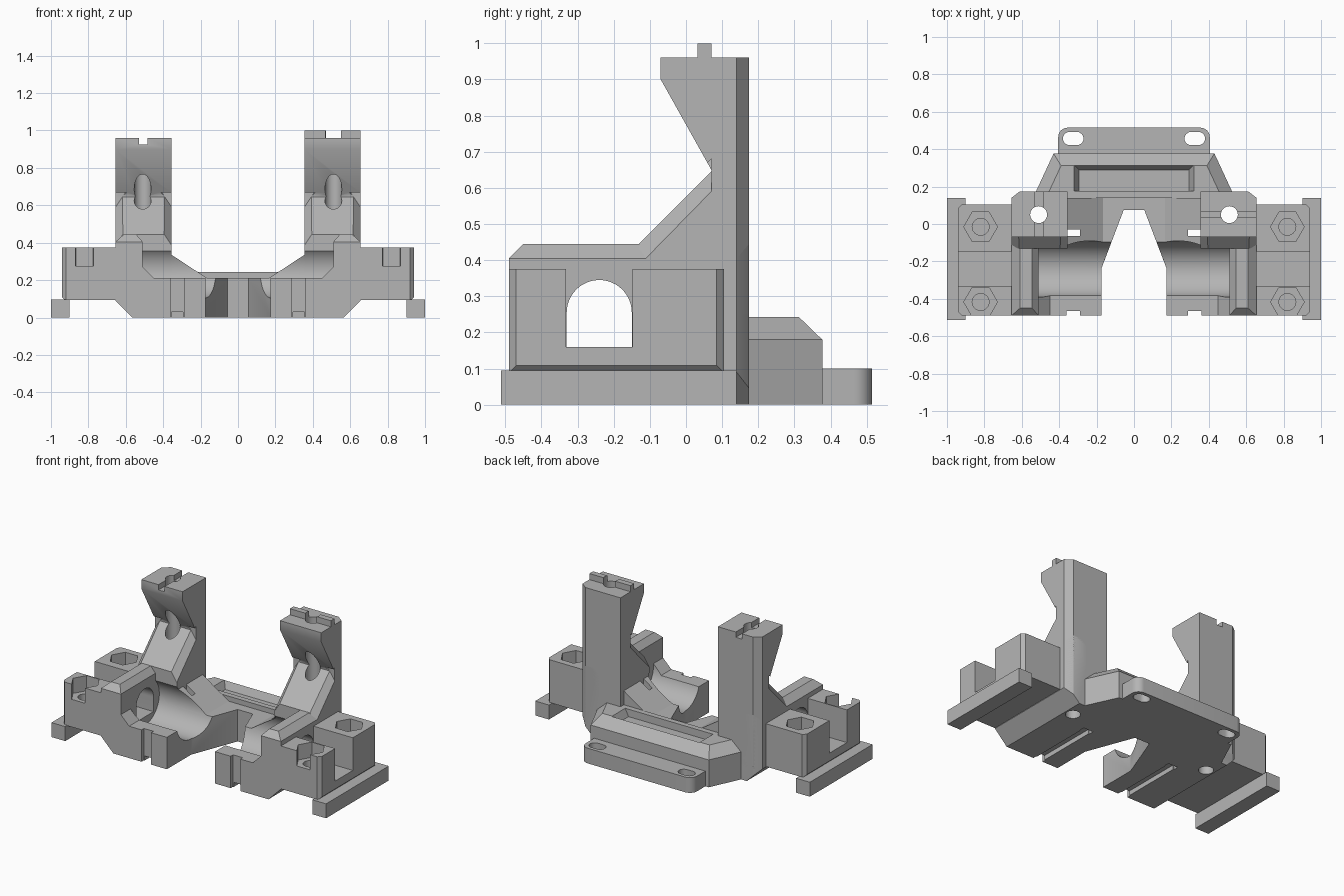
import bpy, bmesh, math
from mathutils import Vector

if "Cube" in bpy.data.objects:
    bpy.data.objects.remove(bpy.data.objects["Cube"])

grey = bpy.data.materials.new("plain grey")
grey.use_nodes = True
grey.diffuse_color = (0.46, 0.46, 0.46, 1)
grey.node_tree.nodes["Principled BSDF"].inputs["Base Color"].default_value = grey.diffuse_color


def finish(name, bm):
    bmesh.ops.recalc_face_normals(bm, faces=bm.faces)
    mesh = bpy.data.meshes.new(name)
    bm.to_mesh(mesh)
    bm.free()
    mesh.materials.append(grey)
    ob = bpy.data.objects.new(name, mesh)
    bpy.context.collection.objects.link(ob)
    return ob


def prism(name, axis, pts, a, b):
    """Extrude a 2D outline along an axis from a to b."""
    place = {"x": lambda p, t: (t, p[0], p[1]),
             "y": lambda p, t: (p[0], t, p[1]),
             "z": lambda p, t: (p[0], p[1], t)}[axis]
    bm = bmesh.new()
    face = bm.faces.new([bm.verts.new(place(p, a)) for p in pts])
    out = bmesh.ops.extrude_face_region(bm, geom=[face])
    move = Vector(place((0, 0), b - a))
    bmesh.ops.translate(bm, vec=move, verts=[v for v in out["geom"] if isinstance(v, bmesh.types.BMVert)])
    return finish(name, bm)


def hull(name, pts):
    bm = bmesh.new()
    for p in pts:
        bm.verts.new(p)
    bmesh.ops.convex_hull(bm, input=bm.verts)
    return finish(name, bm)


def box(name, x, y, z):
    x, y = sorted(x), sorted(y)
    return prism(name, "z", [(x[0], y[0]), (x[1], y[0]), (x[1], y[1]), (x[0], y[1])], *z)


def ring(cx, cy, r, n=48, start=0.0, sweep=2 * math.pi):
    steps = n if sweep > 6 else n + 1
    return [(cx + r * math.cos(start + sweep * i / n), cy + r * math.sin(start + sweep * i / n))
            for i in range(steps)]


def cut(ob, cutters, operation="DIFFERENCE"):
    """Apply a list of booleans, then drop the cutters."""
    for c in cutters:
        m = ob.modifiers.new("cut", "BOOLEAN")
        m.operation, m.object, m.solver = operation, c, "EXACT"
    bpy.context.view_layer.update()
    deps = bpy.context.evaluated_depsgraph_get()
    mesh = bpy.data.meshes.new_from_object(ob.evaluated_get(deps))
    ob.modifiers.clear()
    ob.data = mesh
    for c in cutters:
        bpy.data.objects.remove(c)


# Shared cutters
def trough():
    return prism("trough", "x", ring(-0.24, 0.255, 0.15, 64), -0.51, 0.51)


def screw_hole(s):
    return prism("screw_hole", "z", ring(s * 0.51, 0.05, 0.045), -0.1, 1.1)


def corner(s):
    return prism("corner", "z", [(s * 0.61, 0.175), (s * 0.655, 0.14), (s * 0.7, 0.105),
                                 (s * 0.7, 0.21), (s * 0.565, 0.21)], -0.1, 1.1)


def tie_hole(s):
    return box("tie_hole", (s * 0.29, s * 0.36), (-0.065, -0.03), (-0.1, 0.5))


def throat():
    return prism("throat", "z", [(0.055, 0.075), (-0.055, 0.075), (-0.175, -0.24),
                                 (-0.175, -0.6), (0.175, -0.6), (0.175, -0.24)], -0.1, 0.5)


# Main body with raised side arms
half = [(0.565, 0), (0.655, 0.09), (0.655, 0.405), (0.61, 0.445), (0.545, 0.445),
        (0.51, 0.405), (0.51, 0.27), (0.45, 0.21)]
body = prism("main_body", "y", half + [(-x, z) for x, z in reversed(half)], -0.49, 0.175)
cutters = [trough(), throat(),
           prism("front_bevel", "x", [(-0.49, 0.405), (-0.43, 0.465), (-0.55, 0.465), (-0.55, 0.345)], -1, 1)]
arch = [(-0.33, 0.16), (-0.15, 0.16)] + ring(-0.24, 0.255, 0.09, 24, 0, math.pi)
for s in (1, -1):
    cutters += [screw_hole(s), corner(s), tie_hole(s),
                prism("arch", "x", arch, s * 0.45, s * 0.8),
                box("tie_slot", (s * 0.29, s * 0.36), (-0.6, -0.465), (-0.1, 0.3)),
                box("tie_groove", (s * 0.295, s * 0.355), (-0.6, -0.035), (-0.1, 0.03))]
cut(body, cutters)

for s, side in ((1, "left"), (-1, "right")):
    # Upright column with a V-shaped front
    profile = [(0.175, 0.09), (0.175, 0.96), (-0.07, 0.96), (-0.07, 0.9), (0.07, 0.65),
               (0.07, 0.645), (-0.13, 0.445), (-0.13, 0.09)]
    column = prism(side + "_column", "x", profile, s * 0.355, s * 0.655)
    cutters = [trough(), screw_hole(s), corner(s)]
    for edge, d in ((0.655, 1), (0.355, -1)):
        cutters.append(hull("slope_bevel", [
            (s * (edge + d * dx), y, z + dz)
            for y, z in ((0.07, 0.65), (-0.16, 0.415))
            for dx, dz in ((-0.06, 0.03), (0.02, -0.09), (0.02, 0.03))]))
    if s < 0:
        cutters.append(box("top_groove", (-0.53, -0.485), (-0.2, 0.3), (0.925, 1.1)))
    cut(column, cutters)

    # Sloping web between the column and the cradle
    web = prism(side + "_web", "y", [(s * 0.165, 0.21), (s * 0.355, 0.335), (s * 0.4, 0.335),
                                     (s * 0.4, 0.15), (s * 0.165, 0.15)], -0.13, 0.14)
    cut(web, [trough(), throat(), tie_hole(s)])

    # Clamp block with nut pockets and a cross channel
    block = prism(side + "_clamp_block", "z", [
        (s * 0.65, -0.49), (s * 0.92, -0.49), (s * 0.94, -0.47), (s * 0.94, 0.085),
        (s * 0.92, 0.105), (s * 0.65, 0.105)], 0.093, 0.375)
    cutters = [box("channel", (s * 0.6, s * 1.1), (-0.332, -0.148), (0.16, 0.5)),
               prism("lower_bevel", "y", [(s * 0.925, 0.093), (s * 0.955, 0.123), (s * 0.955, 0.063)], -1, 1)]
    for y in (-0.015, -0.417):
        cutters += [prism("nut_pocket", "z", ring(s * 0.82, y, 0.09, 6), 0.275, 0.5),
                    prism("bolt_hole", "z", ring(s * 0.82, y, 0.045, 32), 0.16, 0.3)]
    cut(block, cutters)

    # Foot rail
    box(side + "_foot_rail", (s * 0.9, s), (-0.512, 0.14), (0, 0.095))

# Ridge on the left column
ridge = box("top_ridge", (0.355, 0.655), (0.032, 0.07), (0.95, 1.0))
cut(ridge, [screw_hole(1)])

# Rear tray with a shallow recess
tray = hull("rear_tray", [(s * x, y, z) for s in (1, -1) for x, y, z in (
    (0.54, 0.14, 0), (0.43, 0.377, 0), (0.54, 0.14, 0.18), (0.43, 0.377, 0.18),
    (0.47, 0.14, 0.243), (0.39, 0.312, 0.243))])
cut(tray, [throat(), hull("recess", [(s * x, y, z) for s in (1, -1) for x, y, z in (
    (0.295, 0.177, 0.195), (0.295, 0.29, 0.195), (0.33, 0.175, 0.263), (0.33, 0.325, 0.263))])])

# Rear mounting tab with rounded corners and oblong holes
quarter = math.pi / 2
tab = prism("rear_tab", "z", [(-0.405, 0.36), (0.405, 0.36)]
            + ring(0.355, 0.465, 0.05, 8, 0, quarter)
            + ring(-0.355, 0.465, 0.05, 8, quarter, quarter), 0, 0.1)
cut(tab, [prism("oblong", "z", ring(s * 0.325 + 0.02, 0.457, 0.035, 12, -quarter, math.pi)
                + ring(s * 0.325 - 0.02, 0.457, 0.035, 12, quarter, math.pi), -0.1, 0.3)
          for s in (1, -1)])

# Smooth the round cuts, keep the edges sharp
bpy.ops.object.select_all(action="DESELECT")
for ob in bpy.context.scene.objects:
    if ob.type == "MESH":
        ob.select_set(True)
        bpy.context.view_layer.objects.active = ob
bpy.ops.object.shade_smooth_by_angle(angle=math.radians(30))
